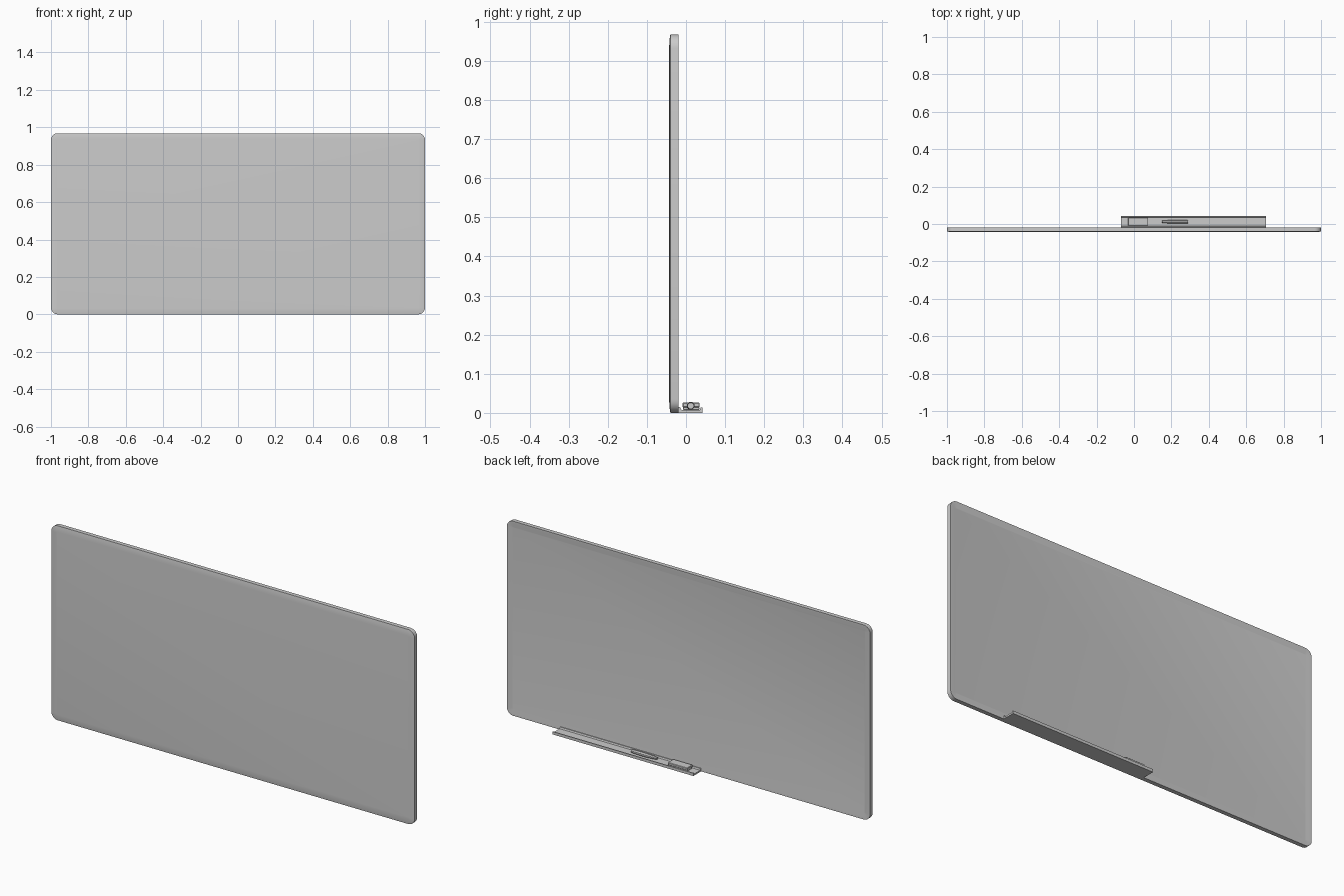
import bpy, bmesh, math
from mathutils import Vector

if "Cube" in bpy.data.objects:
    bpy.data.objects.remove(bpy.data.objects["Cube"])

W, H = 1.0, 0.968          # half width, height of the board
Y0, Y1 = -0.043, -0.019    # plain face and writing face


def finish(name, bm, smooth=True):
    bmesh.ops.recalc_face_normals(bm, faces=bm.faces)
    me = bpy.data.meshes.new(name)
    bm.to_mesh(me)
    bm.free()
    ob = bpy.data.objects.new(name, me)
    bpy.context.collection.objects.link(ob)
    if smooth:
        bpy.ops.object.select_all(action='DESELECT')
        ob.select_set(True)
        bpy.context.view_layer.objects.active = ob
        bpy.ops.object.shade_smooth_by_angle(angle=math.radians(35))
    return ob


def loft(name, rings):
    """Skin a list of rings of points and cap both ends."""
    bm = bmesh.new()
    vs = [[bm.verts.new(p) for p in r] for r in rings]
    n = len(vs[0])
    for a, b in zip(vs, vs[1:]):
        for i in range(n):
            j = (i + 1) % n
            bm.faces.new((a[i], a[j], b[j], b[i]))
    bm.faces.new(vs[0])
    bm.faces.new(vs[-1])
    return finish(name, bm)


def rounded_rect(inset, y, r=0.035, seg=5):
    pts = []
    for k, (sx, sz) in enumerate(((1, 1), (-1, 1), (-1, -1), (1, -1))):
        for i in range(seg + 1):
            a = math.pi / 2 * (k + i / seg)
            rr = r - inset
            pts.append(Vector((sx * (W - r) + rr * math.cos(a), y,
                               H / 2 + sz * (H / 2 - r) + rr * math.sin(a))))
    return pts


# Board: softened plain face, shallow recessed writing face
loft("board", [rounded_rect(i, y) for i, y in (
    (0.030, Y0), (0.012, Y0 + 0.001), (0.0, Y0 + 0.003),
    (0.0, Y1), (0.010, Y1), (0.030, Y1 - 0.003))])

# Tray: channel with a lip on each long side
tray = [(-0.021, 0), (0.042, 0), (0.042, 0.014), (0.038, 0.014),
        (0.036, 0.008), (-0.012, 0.008), (-0.015, 0.015), (-0.021, 0.015)]
loft("pen_tray", [[(x, y, z) for y, z in tray] for x in (-0.07, 0.705)])


def box(name, x0, x1, y0, y1, z0, z1, bevel):
    bm = bmesh.new()
    bmesh.ops.create_cube(bm, size=1)
    for v in bm.verts:
        v.co = ((x0 + x1) / 2 + v.co.x * (x1 - x0),
                (y0 + y1) / 2 + v.co.y * (y1 - y0),
                (z0 + z1) / 2 + v.co.z * (z1 - z0))
    bmesh.ops.bevel(bm, geom=bm.edges[:], offset=bevel, segments=1, affect='EDGES')
    return finish(name, bm)


# Eraser: felt pad below a grip
box("eraser_pad", -0.029, 0.074, -0.008, 0.034, 0.008, 0.015, 0.001)
box("eraser_grip", -0.031, 0.076, -0.009, 0.035, 0.014, 0.026, 0.002)

# Marker: octagonal barrel with tapered ends
marker = [(0.150, 0.0065), (0.165, 0.008), (0.210, 0.0105), (0.245, 0.0105),
          (0.275, 0.0095), (0.290, 0.0085)]
loft("marker", [[(x, 0.012 + r * math.cos(math.pi / 4 * (k + 0.5)),
                  0.018 + r * math.sin(math.pi / 4 * (k + 0.5)))
                 for k in range(8)] for x, r in marker])
